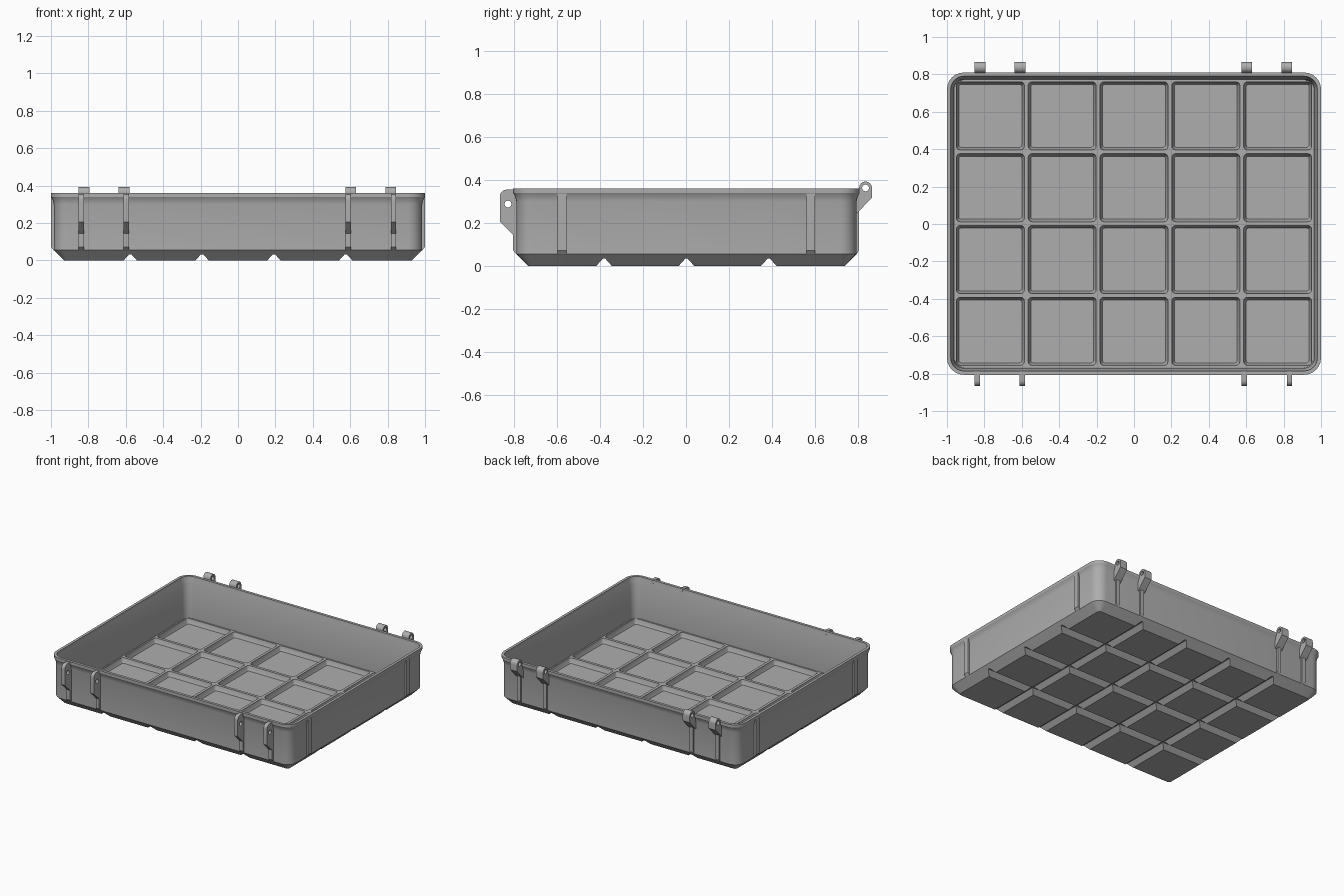
import bpy, bmesh, math
from mathutils import Vector

if "Cube" in bpy.data.objects:
    bpy.data.objects.remove(bpy.data.objects["Cube"])

grey = bpy.data.materials.new("grey plastic")
grey.use_nodes = True
COLOUR = (0.42, 0.42, 0.42, 1)
grey.diffuse_color = COLOUR
grey.node_tree.nodes["Principled BSDF"].inputs["Base Color"].default_value = COLOUR

PITCH = 0.384            # cell spacing
COLS, ROWS = 5, 4
HX, HY = COLS * PITCH / 2, ROWS * PITCH / 2
CY = 0.002               # body centre in y
WALL = 0.025             # outer wall offset from the cell grid


def finish(name, bm):
    bmesh.ops.recalc_face_normals(bm, faces=bm.faces)
    mesh = bpy.data.meshes.new(name)
    bm.to_mesh(mesh)
    bm.free()
    obj = bpy.data.objects.new(name, mesh)
    mesh.materials.append(grey)
    bpy.context.collection.objects.link(obj)
    return obj


def rounded_rect(cx, cy, hx, hy, r, z, steps):
    pts = []
    for q, (sx, sy) in enumerate([(1, 1), (-1, 1), (-1, -1), (1, -1)]):
        for i in range(steps + 1):
            a = math.pi / 2 * (q + i / steps)
            pts.append(Vector((cx + sx * (hx - r) + r * math.cos(a),
                               cy + sy * (hy - r) + r * math.sin(a), z)))
    return pts


def loft(bm, rings):
    loops = [[bm.verts.new(p) for p in ring] for ring in rings]
    n = len(loops[0])
    for a, b in zip(loops, loops[1:]):
        for i in range(n):
            j = (i + 1) % n
            bm.faces.new((a[i], a[j], b[j], b[i]))
    bm.faces.new(loops[0][::-1])
    bm.faces.new(loops[-1])


def prism_x(bm, profile, cx, width):
    # Extrude a (y, z) profile along x
    loft(bm, [[Vector((cx + s * width / 2, y, z)) for y, z in profile] for s in (-1, 1)])


def cut(obj, cutter):
    cutter.hide_render = True
    mod = obj.modifiers.new("cut", "BOOLEAN")
    mod.operation = "DIFFERENCE"
    mod.solver = "EXACT"
    mod.object = cutter
    bpy.context.view_layer.objects.active = obj
    bpy.ops.object.modifier_apply(modifier=mod.name)
    bpy.data.objects.remove(cutter)


def smooth(obj):
    bpy.ops.object.select_all(action="DESELECT")
    obj.select_set(True)
    bpy.context.view_layer.objects.active = obj
    bpy.ops.object.shade_smooth_by_angle(angle=math.radians(30))


# Tray shell: chamfered foot, straight wall, flared rim, inner cavity
SHELL = [(-0.03, 0), (WALL, 0.055), (WALL, 0.3), (0.031, 0.325), (0.04, 0.34),
         (0.04, 0.36), (0.02, 0.36), (0.018, 0.34), (0.004, 0.3), (0, 0.055)]
bm = bmesh.new()
loft(bm, [rounded_rect(0, CY, HX + d, HY + d, 0.05 + d, z, 6) for d, z in SHELL])
tray = finish("tray_body", bm)

# Square pockets in the floor, leaving thin ridges between
bm = bmesh.new()
for c in range(COLS):
    for r in range(ROWS):
        x, y = (c + 0.5) * PITCH - HX, (r + 0.5) * PITCH - HY + CY
        loft(bm, [rounded_rect(x, y, h, h, rad, z, 3) for h, rad, z in
                  [(0.168, 0.012, 0.02), (0.182, 0.02, 0.05), (0.182, 0.02, 0.07)]])
cut(tray, finish("pocket_cutter", bm))

# V grooves under the floor
GROOVE = [(-0.05, -0.016), (0.05, -0.016), (0.006, 0.033), (-0.006, 0.033)]
for along_x, count in ((True, ROWS), (False, COLS)):
    for i in range(1, count):
        off = (i - count / 2) * PITCH
        bm = bmesh.new()
        if along_x:
            prism_x(bm, [(CY + off + w, z) for w, z in GROOVE], 0, 2.2)
        else:
            loft(bm, [[Vector((off + w, s, z)) for w, z in GROOVE] for s in (-1, 1)])
        cut(tray, finish("groove_cutter", bm))
smooth(tray)

# Vertical ribs on the two short sides
RIB = [(0.98, 0.05), (0.986, 0.055), (0.999, 0.072), (0.999, 0.345), (0.98, 0.345)]
for side, sx in (("left", 1), ("right", -1)):
    for end, sy in (("back", 1), ("front", -1)):
        bm = bmesh.new()
        loft(bm, [[Vector((sx * x, CY + sy * 0.58 + e, z)) for x, z in RIB]
                  for e in (-0.02, 0.02)])
        finish(f"{side}_{end}_side_rib", bm)


def arc(cy, cz, r, start, end, steps=8):
    return [(cy + r * math.cos(math.radians(start + (end - start) * i / steps)),
             cz + r * math.sin(math.radians(start + (end - start) * i / steps)))
            for i in range(steps + 1)]


def lug_row(name, profile, xs, width, hole):
    for i, x in enumerate(xs):
        bm = bmesh.new()
        prism_x(bm, profile, x, width)
        lug = finish(f"{name}_{i + 1}", bm)
        if hole:
            bm = bmesh.new()
            prism_x(bm, arc(*hole, 0.016, 0, 337.5, 15), x, width * 2)
            cut(lug, finish("hole_cutter", bm))
        smooth(lug)


# Front latch lugs, each running into a thin rib down the wall
LATCH = [(-0.78, 0.05), (-0.792, 0.055), (-0.806, 0.072), (-0.806, 0.145), (-0.867, 0.205)]
LATCH += arc(-0.837, 0.325, 0.03, 180, 90) + [(-0.785, 0.355), (-0.775, 0.3)]
lug_row("latch_lug", LATCH, (-0.838, -0.597, 0.59, 0.832), 0.028, (-0.83, 0.288))

# Back hinge knuckles on slanted arms, with ribs below
HINGE = [(0.79, 0.24), (0.805, 0.253), (0.867, 0.318)]
HINGE += arc(0.837, 0.363, 0.03, 0, 180, 12) + [(0.807, 0.34), (0.79, 0.32)]
HINGE_X = (-0.823, -0.609, 0.603, 0.817)
lug_row("hinge_knuckle", HINGE, HINGE_X, 0.058, (0.837, 0.363))
BACK_RIB = [(0.78, 0.05), (0.796, 0.055), (0.806, 0.072), (0.806, 0.3), (0.78, 0.3)]
lug_row("hinge_rib", BACK_RIB, HINGE_X, 0.03, None)
